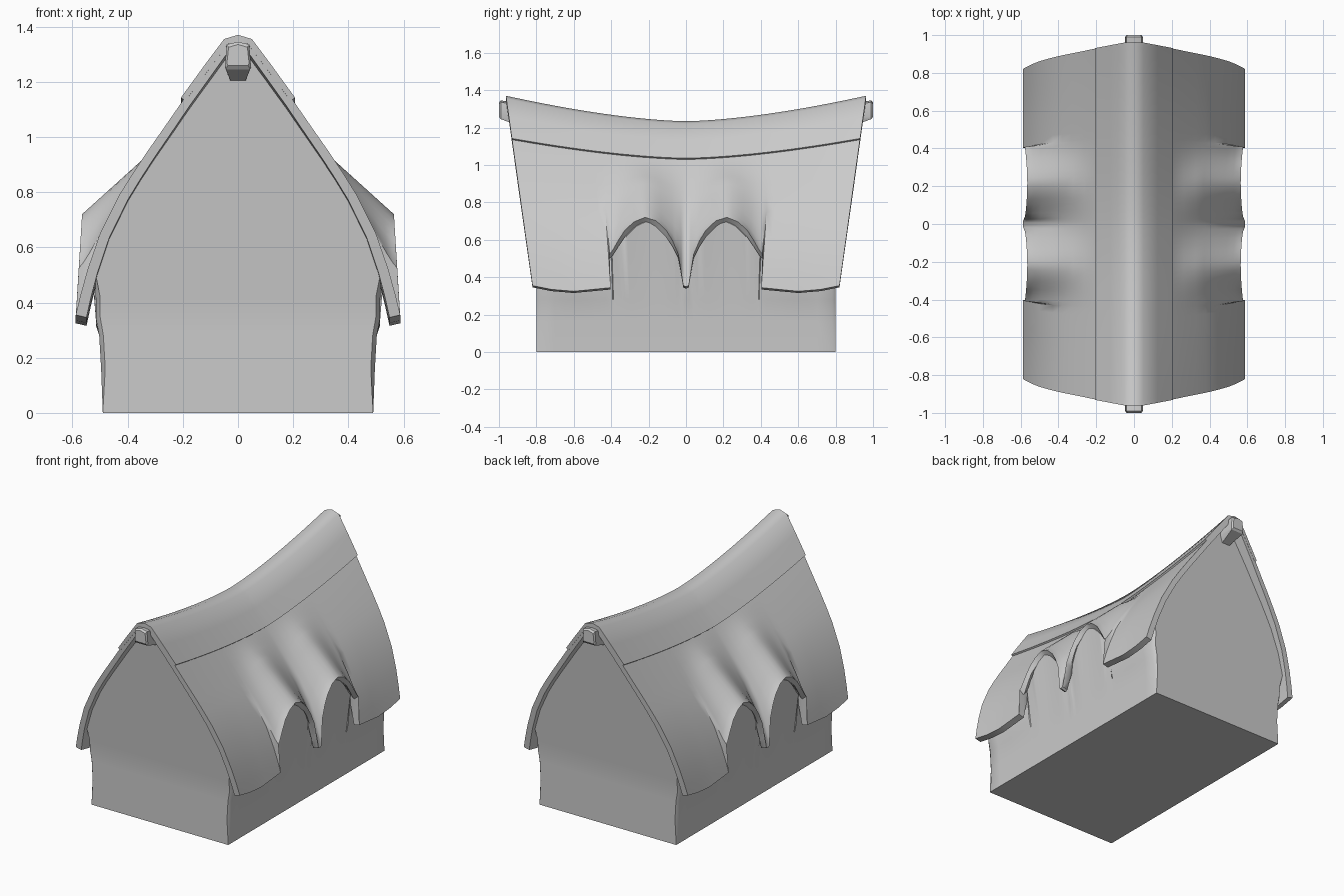
import bpy
from math import hypot

if "Cube" in bpy.data.objects:
    bpy.data.objects.remove(bpy.data.objects["Cube"])

# half profile of the roof (x, z), arch outline (y, eave lift 0..1) and eave waviness (y, dz)
ROOF = [(0, 1.352), (0.05, 1.337), (0.125, 1.235), (0.2, 1.132), (0.265, 1.038), (0.33, 0.945),
        (0.38, 0.87), (0.43, 0.79), (0.5, 0.65), (0.545, 0.52), (0.57, 0.43), (0.588, 0.355)]
CAP = [(0, 1.37), (0.05, 1.355), (0.125, 1.255), (0.207, 1.142)]
ARCH = [(0, 0), (0.015, 0.02), (0.04, 0.47), (0.07, 0.67), (0.1, 0.81), (0.15, 0.95), (0.205, 1),
        (0.26, 0.94), (0.31, 0.82), (0.35, 0.66), (0.38, 0.53), (0.397, 0.48), (0.403, 0)]
EAVE = [(0, -0.005), (0.4, -0.01), (0.5, -0.02), (0.6, -0.03), (0.72, -0.02), (0.82, 0)]
SIDE = [0.008, 0.015, 0.025, 0.04, 0.055, 0.07, 0.1, 0.125, 0.15, 0.18, 0.205, 0.23, 0.26, 0.285, 0.31,
        0.33, 0.35, 0.38, 0.397, 0.403, 0.44, 0.5, 0.55, 0.6, 0.66, 0.72, 0.8, 0.82]
COLS = [-y for y in reversed(SIDE)] + [0] + SIDE


def lerp(a, b, t):
    return a + (b - a) * t


def table(pts, x):
    for (x0, a), (x1, b) in zip(pts, pts[1:]):
        if x <= x1:
            return lerp(a, b, (x - x0) / (x1 - x0))
    return pts[-1][1]


def smooth(t):
    t = max(0, min(1, t))
    return t * t * (3 - 2 * t)


def surface(x, z, col):
    """Sagging roof section, raised over the two arches on each side."""
    y = abs(col)
    h = max(0, z - 0.35)
    z -= 0.133 * h * (1 - (y / 0.82) ** 1.6)
    s = max(0, (x - 0.2) / 0.388)
    z += table(EAVE, y) * s ** 4
    bump = smooth(1 - abs(y - 0.205) / 0.215)
    k = lerp(bump, table(ARCH, y), min(1, s ** 4)) * smooth(s * 3)
    return lerp(x, 0.2 + 0.365 * s, k), lerp(z, 1.05 - 0.33 * s, k)


def inset(pts, t0, t1):
    """Section moved inwards, thickness t0 at the ridge and t1 at the eave."""
    out = []
    for i, (x, z) in enumerate(pts):
        (xa, za), (xb, zb) = pts[max(0, i - 1)], pts[min(len(pts) - 1, i + 1)]
        d = hypot(xb - xa, zb - za)
        t = lerp(t0, t1, i / (len(pts) - 1))
        out.append((0, z - t * 1.4) if i == 0 else (x + t * (zb - za) / d, z - t * (xb - xa) / d))
    return out


def both(half):
    return [(-x, z) for x, z in reversed(half) if x > 0] + half


def finish(name, verts, faces, angle):
    me = bpy.data.meshes.new(name)
    me.from_pydata(verts, [], faces)
    ob = bpy.data.objects.new(name, me)
    bpy.context.collection.objects.link(ob)
    bpy.ops.object.select_all(action='DESELECT')
    ob.select_set(True)
    bpy.context.view_layer.objects.active = ob
    bpy.ops.object.shade_smooth_by_angle(angle=angle)


def tube_faces(rows, n):
    """Sides of a closed tube: rows rings of n points."""
    return [(i * n + j, i * n + (j + 1) % n, (i + 1) * n + (j + 1) % n, (i + 1) * n + j)
            for i in range(rows - 1) for j in range(n)]


def sheet(name, half, t0, t1):
    verts = []
    for c in COLS:
        top = [surface(x, z, c) for x, z in half]
        outer, inner = both(top), both(inset(top, t0, t1))
        ys = [c / 0.82 * (0.82 + 0.14 * max(0, z - 0.35)) for x, z in outer]
        verts += [(x, y, z) for (x, z), y in zip(outer, ys)]
        verts += [(x, y, z) for (x, z), y in zip(inner[::-1], ys[::-1])]
    m = 2 * len(half) - 1
    n = 2 * m
    faces = tube_faces(len(COLS), n)
    last = (len(COLS) - 1) * n
    for j in range(m - 1):
        q = [j, n - 1 - j, n - 2 - j, j + 1]
        faces += [q, [last + k for k in reversed(q)]]
    finish(name, verts, faces, 0.85)


# thatched roof and the raised strip on its ridge
sheet("roof", ROOF, 0.028, 0.04)
sheet("ridge_cap", CAP, 0.025, 0.02)

# walls with gables leaning out under the roof
verts = []
for c in COLS:
    top = [surface(x, z, c) for x, z in ROOF]
    half = [(min(x, 0.515 + 0.03 * smooth((z - 0.4) / 0.25)), z) for x, z in inset(top, 0.022, 0.03)]
    half += [(0.503, 0.28), (0.496, 0.16), (0.49, 0.0)]
    pull = 0.97 if abs(c) > 0.81 else 1
    for x, z in both(half):
        p = lerp(1, pull, min(1, z / 0.1)) if z < 0.5 else 1
        verts.append((x * p, c / 0.82 * (0.80 + 0.095 * max(0, z - 0.35)), z))
n = 2 * len(half) - 1
faces = tube_faces(len(COLS), n)
last = (len(COLS) - 1) * n
mid = n // 2
for j in range(mid):
    q = [j, n - 1 - j, n - 2 - j, j + 1] if j < mid - 1 else [j, n - 1 - j, j + 1]
    faces += [q, [last + k for k in reversed(q)]]
finish("walls", verts, faces, 0.7)

# ridge beam ends poking out of both gables
for name, s in (("front_beam", -1), ("back_beam", 1)):
    verts = []
    for y, top, mid, low, w in ((0.84, 1.325, 1.25, 1.19, 0.044), (0.99, 1.345, 1.258, 1.245, 0.044),
                                (1.0, 1.335, 1.268, 1.258, 0.037)):
        wl = 0.022 if y < 0.9 else w
        verts += [(-wl, s * y, low), (wl, s * y, low), (w + 0.003, s * y, mid), (w - 0.003, s * y, top - 0.01),
                  (0, s * y, top), (0.003 - w, s * y, top - 0.01), (-w - 0.003, s * y, mid)]
    faces = [tuple(range(6, -1, -1)), tuple(range(14, 21))] + tube_faces(3, 7)
    if s > 0:
        faces = [f[::-1] for f in faces]
    finish(name, verts, faces, 0.5)
